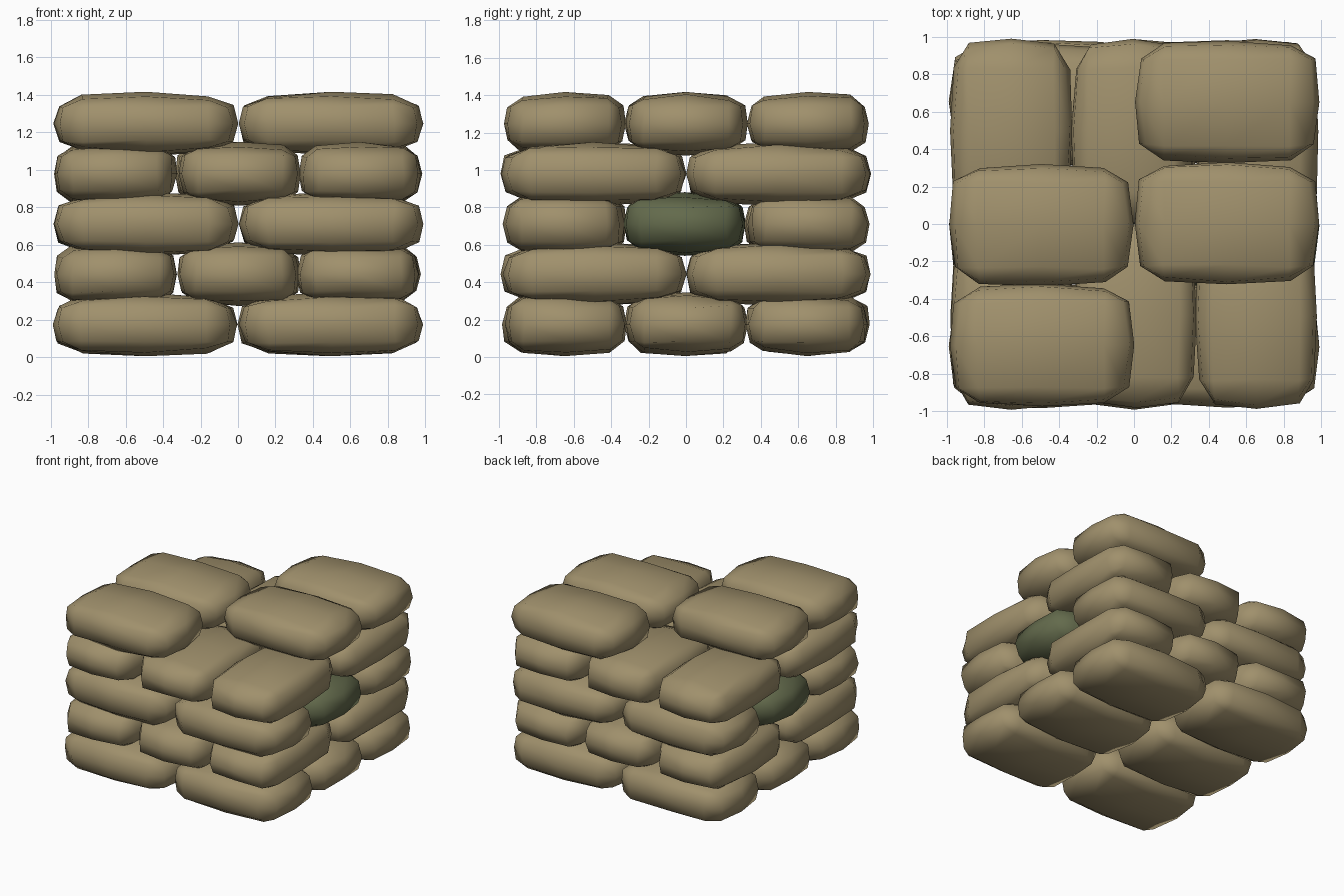
import bpy, bmesh, random
from mathutils import Matrix, Vector

random.seed(4)
if "Cube" in bpy.data.objects:
    bpy.data.objects.remove(bpy.data.objects["Cube"])


def material(name, color):
    m = bpy.data.materials.new(name)
    m.use_nodes = True
    m.diffuse_color = color
    m.node_tree.nodes["Principled BSDF"].inputs["Base Color"].default_value = color
    return m


TAN = material("tan burlap", (0.35, 0.28, 0.15, 1))
GREEN = material("olive burlap", (0.125, 0.145, 0.072, 1))
HALF = Vector((0.492, 0.326, 0.17))     # half length, width and height of a bag
INSET = Vector((0.68, 0.70, 0.55))      # where the flat part of each side ends


def sandbag(name, location, along_y, mat):
    # Chamfered box with a bulging middle on every side
    bm = bmesh.new()
    bmesh.ops.create_cube(bm, size=2)
    bmesh.ops.subdivide_edges(bm, edges=bm.edges[:], cuts=1, use_grid_fill=True)
    sharp = [e for e in bm.edges if e.calc_face_angle(0) > 1]
    bmesh.ops.bevel(bm, geom=sharp, offset=0.3, segments=1, affect='EDGES',
                    offset_type='OFFSET', clamp_overlap=False)
    for v in bm.verts:
        axis = max(range(3), key=lambda i: abs(v.co[i]))
        p = Vector(v.co)
        bulge = 1.0
        for i in range(3):
            if i != axis and abs(p[i]) > 0.1:
                v.co[i] = INSET[i] * (1 if p[i] > 0 else -1)
                bulge *= 0.88 if axis == 2 else 0.945
        v.co[axis] *= bulge
        for i in range(3):
            v.co[i] *= HALF[i]
            if abs(p[i]) > 0.1 and bulge < 1:
                v.co[i] += random.uniform(-0.008, 0.008)
    turn = random.uniform(-0.012, 0.012) + (1.5708 if along_y else 0)
    bm.transform(Matrix.Translation(location) @ Matrix.Rotation(turn, 4, 'Z'))
    bmesh.ops.recalc_face_normals(bm, faces=bm.faces[:])
    mesh = bpy.data.meshes.new(name)
    bm.to_mesh(mesh)
    bm.free()
    mesh.materials.append(mat)
    for poly in mesh.polygons:
        poly.use_smooth = True
    bpy.context.collection.objects.link(bpy.data.objects.new(name, mesh))


# Layers alternate direction; the top layer leaves two opposite corners open
for layer in range(5):
    along_y = layer % 2 == 1
    for end in (-1, 1):
        for row in (-1, 0, 1):
            if layer == 4 and end * row < 0:
                continue
            a = end * 0.494 + random.uniform(-0.006, 0.006)
            b = row * 0.648 + random.uniform(-0.012, 0.012)
            z = 0.175 + layer * 0.268
            spot = (b, a, z) if along_y else (a, b, z)
            mat = GREEN if layer == 2 and row == 0 else TAN
            sandbag(f"sandbag_layer_{layer + 1}_row_{row + 2}_end_{(end + 3) // 2}",
                    spot, along_y, mat)
